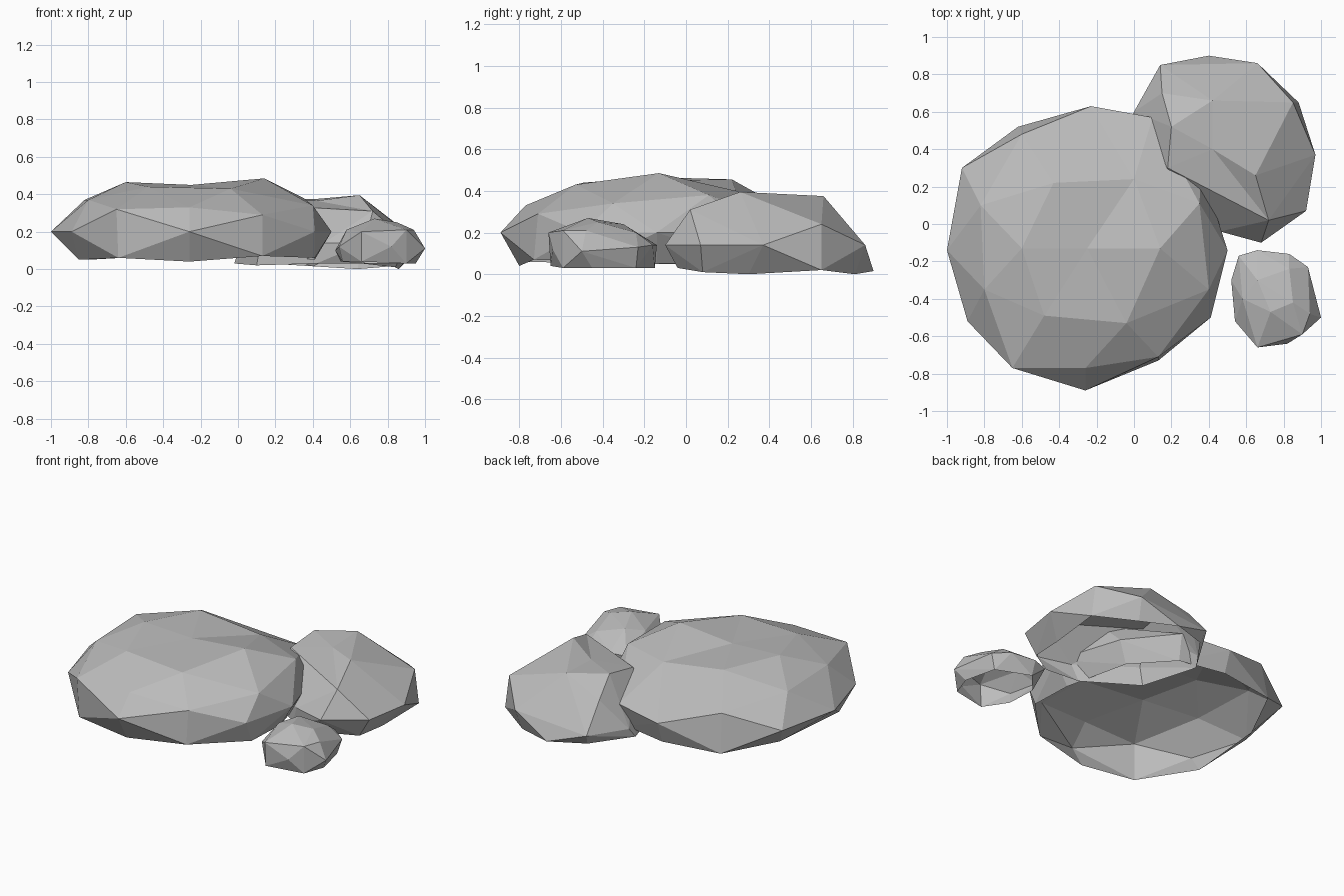
import bpy
import bmesh

# Remove only the default cube
default_cube = bpy.data.objects.get("Cube")
if default_cube:
    bpy.data.objects.remove(default_cube, do_unlink=True)

DENT_LIFT = .06


def make_material(name, colour):
    material = bpy.data.materials.new(name)
    material.use_nodes = True
    material.diffuse_color = colour
    shader = material.node_tree.nodes["Principled BSDF"]
    shader.inputs["Base Color"].default_value = colour
    shader.inputs["Roughness"].default_value = 0.9
    return material


stone_grey = make_material("stone grey", (0.5, 0.5, 0.5, 1))


def make_rock(name, rim, waist, crown, dents):
    """Facetted shell, open below: ground rim, wide waist, low crown and dents."""
    bm = bmesh.new()
    for point in rim + waist + crown:
        bm.verts.new(point)

    # Dents start lifted so that the wrapping keeps them
    dent_verts = [bm.verts.new((x, y, z + DENT_LIFT)) for x, y, z in dents]

    # Wrap the points in flat facets, then open the underside
    bmesh.ops.convex_hull(bm, input=list(bm.verts))
    bmesh.ops.recalc_face_normals(bm, faces=list(bm.faces))
    bm.normal_update()
    for vert in dent_verts:
        vert.co.z -= DENT_LIFT
    underside = [face for face in bm.faces if face.normal.z < -0.88]
    bmesh.ops.delete(bm, geom=underside, context="FACES")
    unused = [vert for vert in bm.verts if not vert.link_faces]
    bmesh.ops.delete(bm, geom=unused, context="VERTS")

    mesh = bpy.data.meshes.new(name)
    bm.to_mesh(mesh)
    bm.free()
    mesh.materials.append(stone_grey)
    rock = bpy.data.objects.new(name, mesh)
    bpy.context.scene.collection.objects.link(rock)
    return rock


# Broad main rock
make_rock(
    "large_rock",
    rim=[
        (-.85, -.4, .05), (-.64, -.76, .06), (-.26, -.8, .04),
        (.13, -.73, .07), (.41, -.44, .06), (.41, -.14, .05),
        (.3, .28, .06), (.08, .52, .06), (-.23, .58, .06),
        (-.62, .52, .06), (-.8, .15, .05),
    ],
    waist=[
        (-1, -.14, .2), (-.89, -.52, .2), (-.65, -.77, .32),
        (-.26, -.89, .2), (.13, -.71, .29), (.41, -.5, .2),
        (.5, -.14, .2), (.36, .3, .2), (.1, .57, .22),
        (-.23, .63, .2), (-.92, .3, .21),
    ],
    crown=[
        (-.48, -.49, .44), (-.04, -.53, .43), (-.6, -.13, .465),
        (.14, -.13, .485), (-.43, .22, .455), (-.8, -.35, .37),
        (-.82, .1, .37), (.4, -.35, .34), (.35, .11, .38),
        (-.6, .48, .31), (-.26, -.77, .33),
    ],
    dents=[(-.25, -.13, .45), (0, .24, .4)],
)

# Medium rock leaning into the back of the main one
make_rock(
    "medium_rock",
    rim=[
        (-.02, .56, .03), (.16, .81, .03), (.4, .9, .015),
        (.64, .81, 0), (.88, .65, .02), (.86, .3, 0),
        (.84, .08, .01), (.66, -.04, .03), (.42, -.02, .03),
        (.1, .2, .02),
    ],
    waist=[
        (0, .6, .09), (.14, .85, .1), (.66, .86, .14),
        (.97, .37, .14), (.92, .07, .14), (.68, -.1, .14),
        (.46, -.04, .14), (.12, .2, .14),
    ],
    crown=[
        (.15, .7, .28), (.42, .66, .375), (.85, .65, .24),
        (.65, .26, .395), (.72, .02, .31), (.2, .52, .375),
        (.18, .3, .34),
    ],
    dents=[(.42, .4, .365)],
)

# Small loose rock at the front
make_rock(
    "small_rock",
    rim=[
        (.55, -.3, .04), (.56, -.5, .04), (.66, -.65, .04),
        (.9, -.59, .03), (.95, -.45, .03), (.9, -.24, .03),
        (.68, -.15, .03),
    ],
    waist=[
        (.52, -.3, .1), (.54, -.52, .12), (.66, -.66, .2),
        (.82, -.64, .12), (1, -.5, .11), (.93, -.23, .13),
        (.83, -.16, .14), (.66, -.14, .14), (.56, -.17, .13),
    ],
    crown=[
        (.58, -.4, .21), (.66, -.3, .24), (.73, -.47, .27),
        (.85, -.42, .25), (.94, -.48, .21), (.83, -.24, .2),
        (.9, -.59, .21),
    ],
    dents=[],
)
